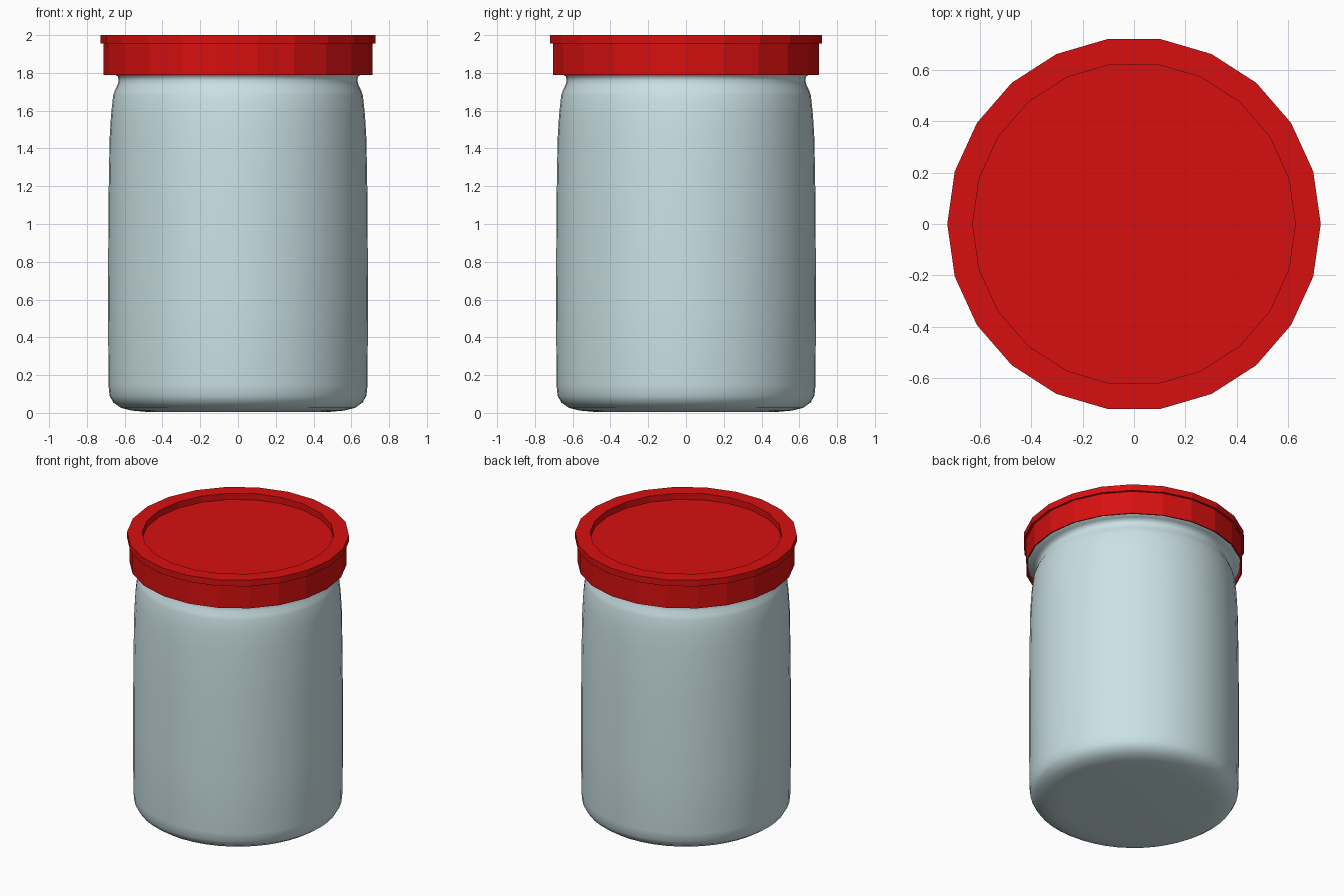
import bpy, bmesh, math

if "Cube" in bpy.data.objects:
    bpy.data.objects.remove(bpy.data.objects["Cube"])


def material(name, rgb):
    m = bpy.data.materials.new(name)
    m.diffuse_color = (*rgb, 1)
    m.use_nodes = True
    m.node_tree.nodes["Principled BSDF"].inputs["Base Color"].default_value = m.diffuse_color
    return m


def lathe(name, profile, sides, mat, smooth_angle=None):
    """Spin an (r, z) profile around z; points with r = 0 become poles."""
    bm = bmesh.new()
    rings = []
    for r, z in profile:
        if r == 0:
            rings.append([bm.verts.new((0, 0, z))] * sides)
        else:
            rings.append([bm.verts.new((r * math.cos(2 * math.pi * i / sides),
                                        r * math.sin(2 * math.pi * i / sides), z))
                          for i in range(sides)])
    for a, b in zip(rings, rings[1:]):
        for i in range(sides):
            j = (i + 1) % sides
            quad = [a[i], a[j], b[j], b[i]]
            bm.faces.new(list(dict.fromkeys(quad)))
    bmesh.ops.recalc_face_normals(bm, faces=bm.faces)
    me = bpy.data.meshes.new(name)
    bm.to_mesh(me)
    bm.free()
    me.materials.append(mat)
    ob = bpy.data.objects.new(name, me)
    bpy.context.collection.objects.link(ob)
    if smooth_angle:
        bpy.ops.object.select_all(action='DESELECT')
        ob.select_set(True)
        bpy.context.view_layer.objects.active = ob
        bpy.ops.object.shade_smooth_by_angle(angle=math.radians(smooth_angle))
    return ob


glass = material("pale_glass", (0.60, 0.76, 0.79))
red = material("red_plastic", (0.68, 0.005, 0.005))

# Jar: rounded base, straight wall, pinched neck, flange under the lid, thin inner wall
jar_profile = [
    (0, 0.005), (0.48, 0.005), (0.56, 0.012), (0.62, 0.027), (0.66, 0.055),
    (0.68, 0.09), (0.686, 0.15), (0.688, 0.6), (0.686, 1.1), (0.68, 1.45),
    (0.672, 1.58), (0.661, 1.68), (0.653, 1.705), (0.638, 1.735), (0.632, 1.76),
    (0.636, 1.78), (0.655, 1.793), (0.685, 1.803), (0.695, 1.815), (0.695, 1.83),
    (0.68, 1.845), (0.645, 1.855), (0.64, 1.92), (0.60, 1.92), (0.60, 1.74),
    (0.63, 1.66), (0.65, 1.4), (0.655, 0.6), (0.65, 0.12), (0.60, 0.06),
    (0.48, 0.04), (0, 0.04)]
lathe("jar_body", jar_profile, 48, glass, 60)

# Lid: faceted cap with a raised rim, recessed top and hollow underside
lid_profile = [
    (0, 1.955), (0.628, 1.955), (0.628, 2.0), (0.727, 2.0), (0.727, 1.955),
    (0.712, 1.955), (0.712, 1.79), (0.704, 1.79), (0.704, 1.935), (0, 1.935)]
lathe("lid", lid_profile, 22, red)
